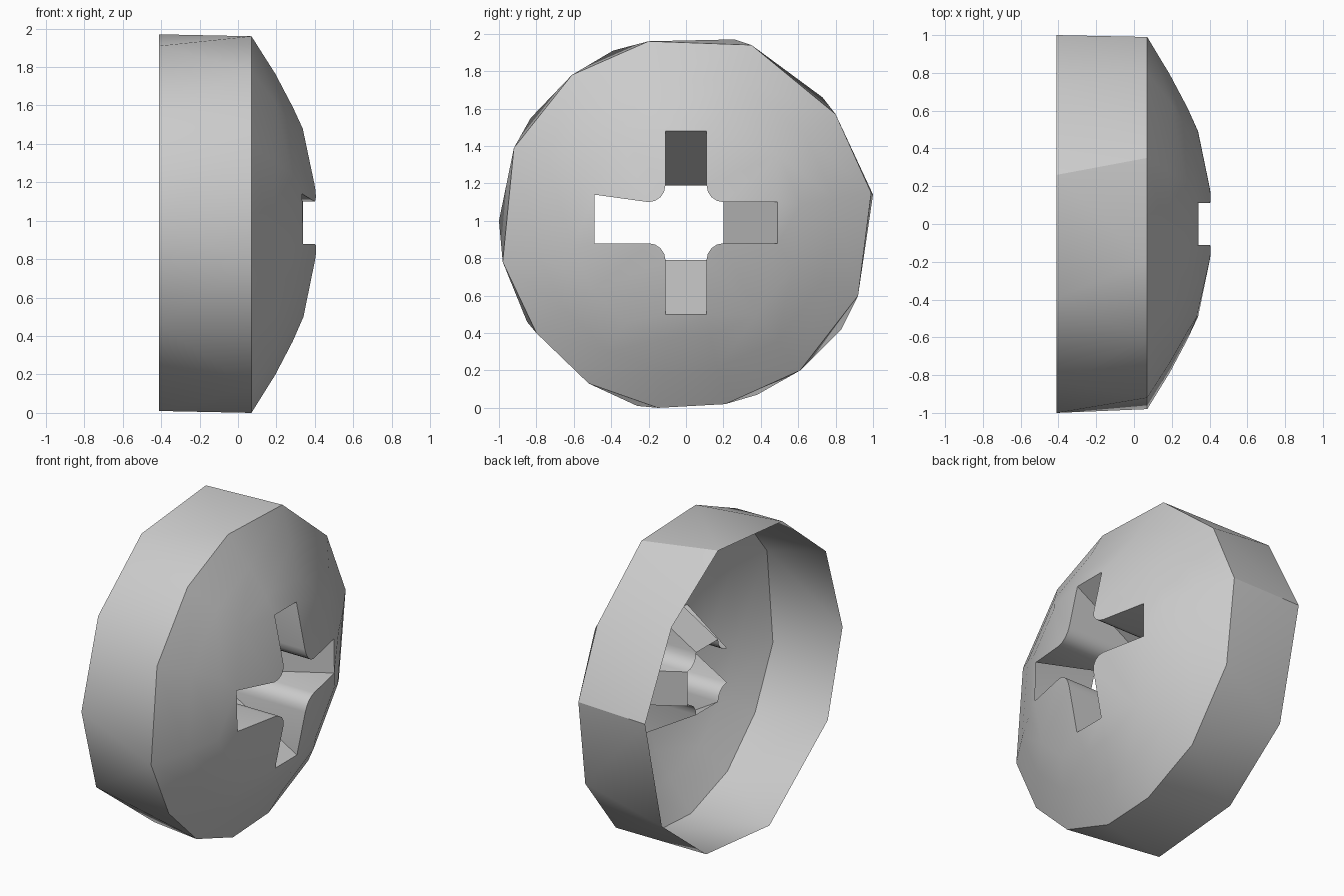
import bpy, bmesh, math
from mathutils import Vector

cube = bpy.data.objects.get("Cube")
if cube:
    bpy.data.objects.remove(cube, do_unlink=True)

CENTRE = 0.985
BACK_X, RIM_X, FLOOR_X = -0.41, 0.07, -0.15

steel = bpy.data.materials.new("grey_steel")
steel.use_nodes = True
colour = (0.6, 0.6, 0.6, 1)
steel.diffuse_color = colour
steel.node_tree.nodes["Principled BSDF"].inputs["Base Color"].default_value = colour

# Rim and open back outlines as (y, z), anticlockwise seen from +x
RIM = [(0.99, 1.15), (0.80, 1.57), (0.35, 1.94), (-0.20, 1.96), (-0.61, 1.78),
       (-0.92, 1.39), (-0.98, 0.78), (-0.80, 0.40), (-0.52, 0.13),
       (-0.15, 0.0), (0.21, 0.02), (0.61, 0.20), (0.92, 0.60)]
BACK = [(1.0, 1.14), (0.73, 1.66), (0.26, 1.97), (-0.39, 1.91), (-0.83, 1.55),
        (-1.0, 1.0), (-0.85, 0.46), (-0.26, 0.01), (0.38, 0.07), (0.83, 0.42)]
PROFILE = [(0.0, 0.42), (0.2, 0.405), (0.5, 0.34), (0.75, 0.225), (0.98, RIM_X)]


def dome_x(y, z):
    r = math.hypot(y, z - CENTRE)
    for (r0, x0), (r1, x1) in zip(PROFILE, PROFILE[1:]):
        if r <= r1:
            return x0 + (x1 - x0) * (r - r0) / (r1 - r0)
    return RIM_X


def finish(bm, name, outward=None):
    bm.normal_update()
    if outward:
        for f in bm.faces:
            if f.normal.dot(outward(f.calc_center_median())) < 0:
                f.normal_flip()
    mesh = bpy.data.meshes.new(name)
    bm.to_mesh(mesh)
    bm.free()
    mesh.materials.append(steel)
    ob = bpy.data.objects.new(name, mesh)
    bpy.context.collection.objects.link(ob)
    bpy.ops.object.select_all(action='DESELECT')
    ob.select_set(True)
    bpy.context.view_layer.objects.active = ob
    bpy.ops.object.shade_smooth_by_angle(angle=math.radians(30))
    return ob


# Cross-shaped recess outline: square arm tips with rounded inner corners
def arm_points(k):
    low = -0.15 if k == 2 else -0.11
    pts = [(0.49, low), (0.49, 0.11)]
    for i in range(5):
        a = math.radians(270 - i * 22.5)
        pts.append((0.2 + 0.09 * math.cos(a), 0.2 + 0.09 * math.sin(a)))
    c, s = [(1, 0), (0, 1), (-1, 0), (0, -1)][k]
    return [(u * c - v * s, CENTRE + 0.005 + u * s + v * c) for u, v in pts]


cross = [p for k in range(4) for p in arm_points(k)]

# Domed face: rings narrowing from the rim, then filled around the cross
bm = bmesh.new()


def add_ring(factor):
    pts = [(y * factor, CENTRE + (z - CENTRE) * factor) for y, z in RIM]
    return [bm.verts.new((0, y, z)) for y, z in pts]


rings = [add_ring(f) for f in (1.0, 0.8, 0.62)]
for outer, inner in zip(rings, rings[1:]):
    for i in range(len(outer)):
        j = (i + 1) % len(outer)
        bm.faces.new((outer[i], outer[j], inner[j], inner[i]))
hole = [bm.verts.new((0, y, z)) for y, z in cross]
hole_edges = [bm.edges.new((v, hole[(i + 1) % len(hole)])) for i, v in enumerate(hole)]
ring_edges = [bm.edges.get((v, rings[-1][(i + 1) % len(RIM)])) for i, v in enumerate(rings[-1])]
bmesh.ops.triangle_fill(bm, edges=hole_edges + ring_edges, use_beauty=True, normal=(1, 0, 0))
for v in bm.verts:
    v.co.x = dome_x(v.co.y, v.co.z)
for v in rings[0]:
    v.co.x = RIM_X
finish(bm, "domed_face", lambda c: Vector((1, 0, 0)))

# Side band: triangles zipped between the two outlines by angle
bm = bmesh.new()
front = [bm.verts.new((RIM_X, y, z)) for y, z in RIM]
back = [bm.verts.new((BACK_X, y, z)) for y, z in BACK]


def turn(loop, i):
    v = loop[i % len(loop)].co
    a = math.atan2(v.z - CENTRE, v.y) % math.tau
    return a + math.tau * (i // len(loop))


i = j = 0
while i < len(front) or j < len(back):
    a, b = front[i % len(front)], back[j % len(back)]
    go_front = i < len(front) and (j >= len(back) or turn(front, i + 1) <= turn(back, j + 1))
    if go_front:
        i += 1
        bm.faces.new((a, front[i % len(front)], b))
    else:
        j += 1
        bm.faces.new((a, back[j % len(back)], b))
finish(bm, "side_band", lambda c: Vector((0, c.y, c.z - CENTRE)))

# Driver recess: straight walls, rounded corners and sloping arm floors
bm = bmesh.new()
top = [bm.verts.new((dome_x(y, z), y, z)) for y, z in cross]
low = [None if n % 7 < 2 else bm.verts.new((FLOOR_X, y, z)) for n, (y, z) in enumerate(cross)]
for k in range(4):
    n = k * 7
    bm.faces.new((top[n + 1], top[n + 2], low[n + 2]))
    for m in range(n + 2, n + 6):
        bm.faces.new((top[m], top[m + 1], low[m + 1], low[m]))
    bm.faces.new((top[n - 1], top[n], low[n - 1]))
    if k != 2:  # this arm is open at the bottom
        bm.faces.new((top[n], top[n + 1], low[n + 2], low[n - 1]))
finish(bm, "driver_recess")
